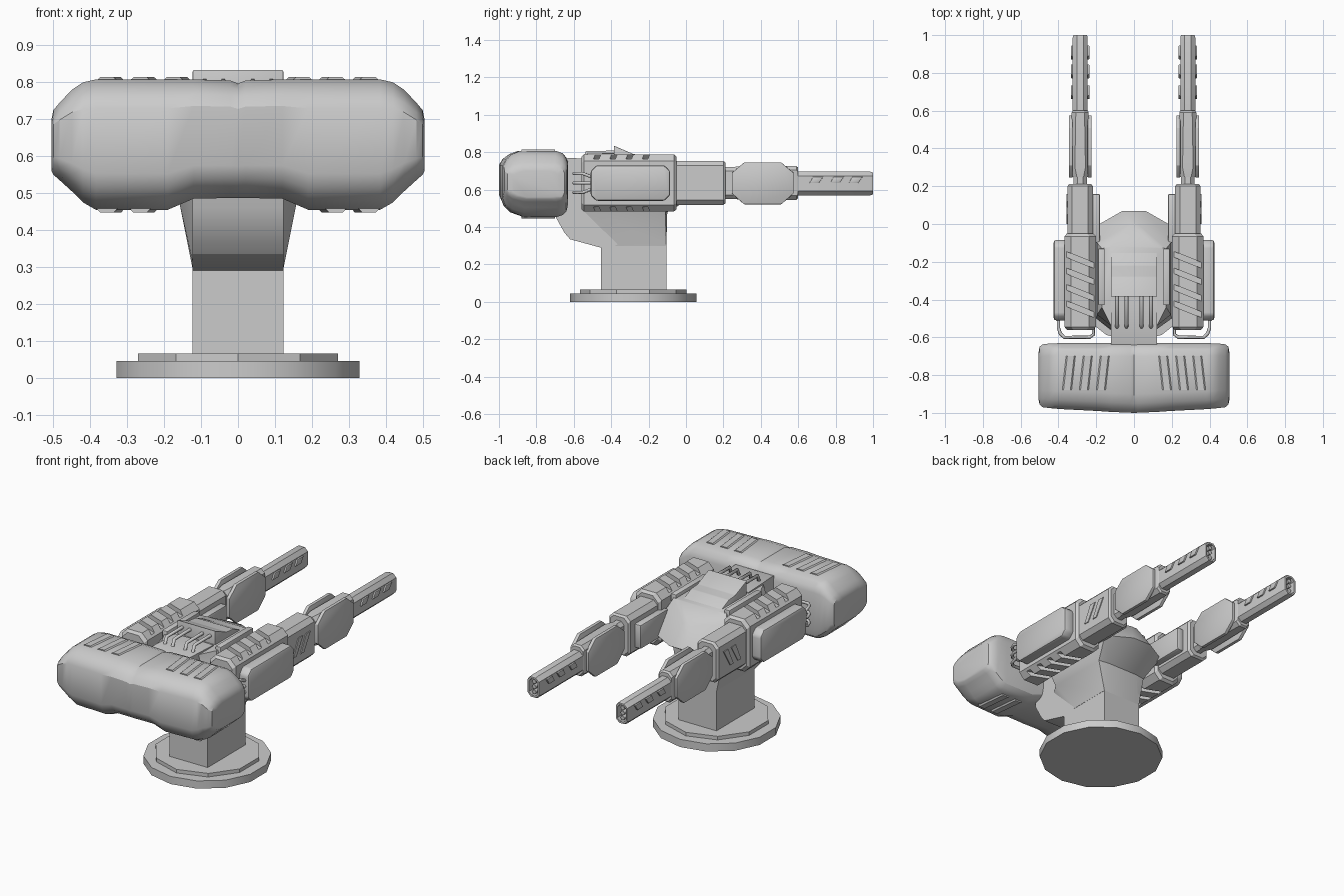
import bpy, bmesh, math
from mathutils import Vector

if "Cube" in bpy.data.objects:
    bpy.data.objects.remove(bpy.data.objects["Cube"])


def loft(name, rings, bevel=0.0, seg=2):
    """Skin equal-length rings of points and cap both ends."""
    bm = bmesh.new()
    vs = [[bm.verts.new(p) for p in r] for r in rings]
    n = len(vs[0])
    for a, b in zip(vs, vs[1:]):
        for i in range(n):
            j = (i + 1) % n
            bm.faces.new((a[i], a[j], b[j], b[i]))
    bm.faces.new(vs[0][::-1])
    bm.faces.new(vs[-1])
    bmesh.ops.recalc_face_normals(bm, faces=bm.faces)
    if bevel:
        bmesh.ops.bevel(bm, geom=bm.edges[:], offset=bevel, segments=seg,
                        profile=0.5, affect='EDGES')
    me = bpy.data.meshes.new(name)
    bm.to_mesh(me)
    bm.free()
    ob = bpy.data.objects.new(name, me)
    bpy.context.collection.objects.link(ob)
    return ob


def prism_x(name, pts, x0, x1, bevel=0.0):
    return loft(name, [[(x, y, z) for y, z in pts] for x in (x0, x1)], bevel)


def box(name, x, y, z, bevel=0.0):
    pts = [(y[0], z[0]), (y[1], z[0]), (y[1], z[1]), (y[0], z[1])]
    return prism_x(name, pts, x[0], x[1], bevel)


def octagon(cx, cz, w, h, c, y):
    """Chamfered rectangle in the xz plane."""
    pts = [(w, h - c), (w - c, h), (c - w, h), (-w, h - c),
           (-w, c - h), (c - w, -h), (w - c, -h), (w, c - h)]
    return [(cx + a, y, cz + b) for a, b in pts]


def disc(name, r, n, z0, z1, cx=0, cy=-0.283):
    return loft(name, [[(cx + r * math.sin(2 * math.pi * i / n),
                         cy + r * math.cos(2 * math.pi * i / n), z)
                        for i in range(n)] for z in (z0, z1)])


def tube(name, pts, r):
    cu = bpy.data.curves.new(name, 'CURVE')
    cu.dimensions = '3D'
    cu.bevel_depth = r
    cu.bevel_resolution = 1
    cu.use_fill_caps = True
    sp = cu.splines.new('POLY')
    sp.points.add(len(pts) - 1)
    for p, co in zip(sp.points, pts):
        p.co = (*co, 1)
    ob = bpy.data.objects.new(name, cu)
    bpy.context.collection.objects.link(ob)


# Pedestal
disc("base_plate", 0.338, 14, 0, 0.045)
disc("base_ring", 0.285, 10, 0.045, 0.066)
box("neck", (-0.123, 0.123), (-0.455, -0.105), (0.06, 0.5))

# Faceted head between the guns
def head_ring(z, w, nw, nose, sh, back):
    return [(nw, nose, z), (w, sh, z), (w, back + 0.1, z), (nw, back, z),
            (-nw, back, z), (-w, back + 0.1, z), (-w, sh, z), (-nw, nose, z)]

loft("head", [head_ring(0.30, 0.124, 0.12, -0.105, -0.106, -0.456),
              head_ring(0.48, 0.16, 0.10, -0.10, -0.11, -0.58),
              head_ring(0.58, 0.20, 0.06, 0.07, -0.01, -0.60),
              head_ring(0.70, 0.195, 0.02, 0.0, -0.10, -0.58),
              head_ring(0.755, 0.17, 0.12, -0.12, -0.13, -0.54)])
prism_x("rear_arm", [(-0.40, 0.30), (-0.455, 0.29), (-0.62, 0.335), (-0.65, 0.37),
                     (-0.70, 0.46), (-0.70, 0.74), (-0.63, 0.77), (-0.40, 0.76)],
        -0.123, 0.123)
prism_x("head_hump", [(-0.385, 0.70), (-0.385, 0.835), (-0.28, 0.79),
                      (-0.22, 0.785), (-0.10, 0.73), (-0.10, 0.68)], -0.123, 0.123, 0.004)
for s in (-1, 1):
    box("head_rail", (s * 0.155, s * 0.19), (-0.43, -0.13), (0.70, 0.775), 0.005)
for x in (-0.09, -0.04, 0.04, 0.09):
    tube("head_pipe", [(x, -0.37, 0.80), (x, -0.53, 0.80), (x, -0.55, 0.75)], 0.01)

# Big counterweight housing, lofted along x
def housing_ring(x, lo, hi, f, b):
    k, m = (hi - lo) / 0.36, (b - f) / 0.37
    prof = [(0, .10), (0, .28), (.02, .315), (.05, .34), (.10, .36), (.30, .36),
            (.34, .345), (.36, .32), (.37, .29), (.37, .07), (.36, .03),
            (.34, .01), (.31, 0), (.12, 0), (.05, .025), (.015, .06)]
    return [(x, f + y * m, lo + z * k) for y, z in prof]

half = [(0.505, 0.56, 0.70, -0.93, -0.68), (0.50, 0.55, 0.725, -0.955, -0.65),
        (0.483, 0.535, 0.745, -0.97, -0.637), (0.45, 0.505, 0.78, -0.974, -0.633),
        (0.42, 0.475, 0.80, -0.977, -0.632), (0.385, 0.455, 0.808, -0.98, -0.63),
        (0.19, 0.455, 0.808, -0.99, -0.63), (0.12, 0.485, 0.808, -0.995, -0.63),
        (0.02, 0.487, 0.805, -0.999, -0.63)]
rings = [housing_ring(-h[0], *h[1:]) for h in half]
rings += [housing_ring(0, 0.487, 0.797, -1.0, -0.63)]
rings += [housing_ring(*h) for h in reversed(half)]
loft("housing", rings)
# Shallow slanted ribs on the housing top and bottom
for s in (-1, 1):
    for x in (0.16, 0.25, 0.34):
        for z, d in ((0.805, 0.009), (0.458, -0.011)):
            if d < 0 and x < 0.2:
                continue
            loft("housing_rib", [[(s * (x + e + t), y, zz) for e, zz in
                                  ((-0.028, z), (-0.018, z + d), (0.018, z + d), (0.028, z))]
                                 for y, t in ((-0.88, 0.015), (-0.70, -0.005))])


def gun(s):
    cx, cz = s * 0.285, 0.636
    X = lambda a, b: tuple(sorted((s * a, s * b)))
    # Body with slanted grooves cut in top and bottom
    body = loft("gun_body", [octagon(cx, cz, w, h, 0.035, y) for y, w, h in
                             ((-0.56, 0.07, 0.14), (-0.545, 0.083, 0.153),
                              (-0.065, 0.083, 0.153), (-0.05, 0.07, 0.14))])
    cut = []
    for i in range(4):
        y = -0.17 - 0.087 * i
        for z in (0.482, 0.79):
            pts = [(-0.1, y + 0.035), (0.1, y - 0.045), (0.1, y - 0.075), (-0.1, y + 0.005)]
            cut.append(loft("groove_cutter", [[(cx + a, b, zz) for a, b in pts]
                                              for zz in (z - 0.025, z + 0.025)]))
    for c in cut:
        c.hide_render = True
        m = body.modifiers.new("groove", 'BOOLEAN')
        m.operation = 'DIFFERENCE'
        m.solver = 'EXACT'
        m.object = c
    dg = bpy.context.evaluated_depsgraph_get()
    me = bpy.data.meshes.new_from_object(body.evaluated_get(dg))
    body.modifiers.clear()
    body.data = me
    for c in cut:
        bpy.data.objects.remove(c)
    # Side pod
    pod = [(-0.51, 0.57), (-0.48, 0.54), (-0.115, 0.54), (-0.085, 0.57),
           (-0.085, 0.70), (-0.115, 0.73), (-0.48, 0.73), (-0.51, 0.70)]
    prism_x("side_pod", pod, s * 0.35, s * 0.425, 0.012)
    # Feed pipes looping from the rear of the body to the pod
    for d in (-1, 0, 1):
        z = cz + 0.05 * d
        tube("feed_pipe", [(s * 0.215, -0.54, z), (s * 0.215, -0.585, z), (s * 0.235, -0.60, z),
                           (s * 0.37, -0.60, z), (s * 0.39, -0.58, z),
                           (s * 0.40, -0.55, z), (s * 0.40, -0.50, cz + 0.03 * d)], 0.009)
    # Receiver with slanted side slats
    loft("receiver", [octagon(cx, cz, w, h, 0.025, y) for y, w, h in
                      ((-0.06, 0.067, 0.117), (0.20, 0.067, 0.117), (0.212, 0.058, 0.108))])
    for t in (-1, 1):
        for y in (0.0, 0.07):
            prism_x("receiver_slat", [(y, 0.59), (y + 0.03, 0.59), (y + 0.09, 0.69), (y + 0.05, 0.69)],
                    cx + t * 0.06, cx + t * 0.072)
    box("inner_mount", X(0.18, 0.23), (-0.10, 0.16), (0.56, 0.70), 0.01)
    # Collar, shroud core and flared cheek plates
    loft("collar", [octagon(cx, cz, 0.035, 0.085, 0.02, y) for y in (0.20, 0.30)])
    loft("shroud_core", [octagon(cx, cz, w, h, 0.022, y) for y, w, h in
                         ((0.25, 0.04, 0.085), (0.30, 0.05, 0.09), (0.59, 0.045, 0.09), (0.60, 0.04, 0.082))])
    plate = [(0.245, 0.58), (0.31, 0.522), (0.51, 0.522), (0.575, 0.58),
             (0.575, 0.69), (0.51, 0.745), (0.31, 0.745), (0.245, 0.69)]
    for t in (-1, 1):
        prism_x("cheek_plate", plate, cx + t * 0.04, cx + t * 0.06, 0.003)
    # Barrel with hollow muzzle and three bores
    loft("barrel", [octagon(cx, 0.633, w, h, c, y) for y, w, h, c in
                    ((0.59, 0.04, 0.063, 0.022), (0.985, 0.04, 0.063, 0.022),
                     (1.0, 0.036, 0.058, 0.02), (1.0, 0.028, 0.048, 0.016),
                     (0.96, 0.028, 0.048, 0.016))])
    for dz in (-0.03, 0, 0.03):
        tube("bore", [(cx, 0.95, 0.633 + dz), (cx, 0.992, 0.633 + dz)], 0.013)
    for t in (-1, 1):
        for y in (0.66, 0.77, 0.87):
            prism_x("barrel_vent", [(y, 0.635), (y + 0.05, 0.635), (y + 0.075, 0.67), (y + 0.02, 0.67)],
                    cx + t * 0.035, cx + t * 0.049, 0.003)


gun(1)
gun(-1)

# Smooth shading with sharp edges kept
meshes = [o for o in bpy.context.scene.objects if o.type == 'MESH']
bpy.ops.object.select_all(action='DESELECT')
for o in meshes:
    o.select_set(True)
bpy.context.view_layer.objects.active = meshes[0]
bpy.ops.object.shade_smooth_by_angle(angle=math.radians(30))
